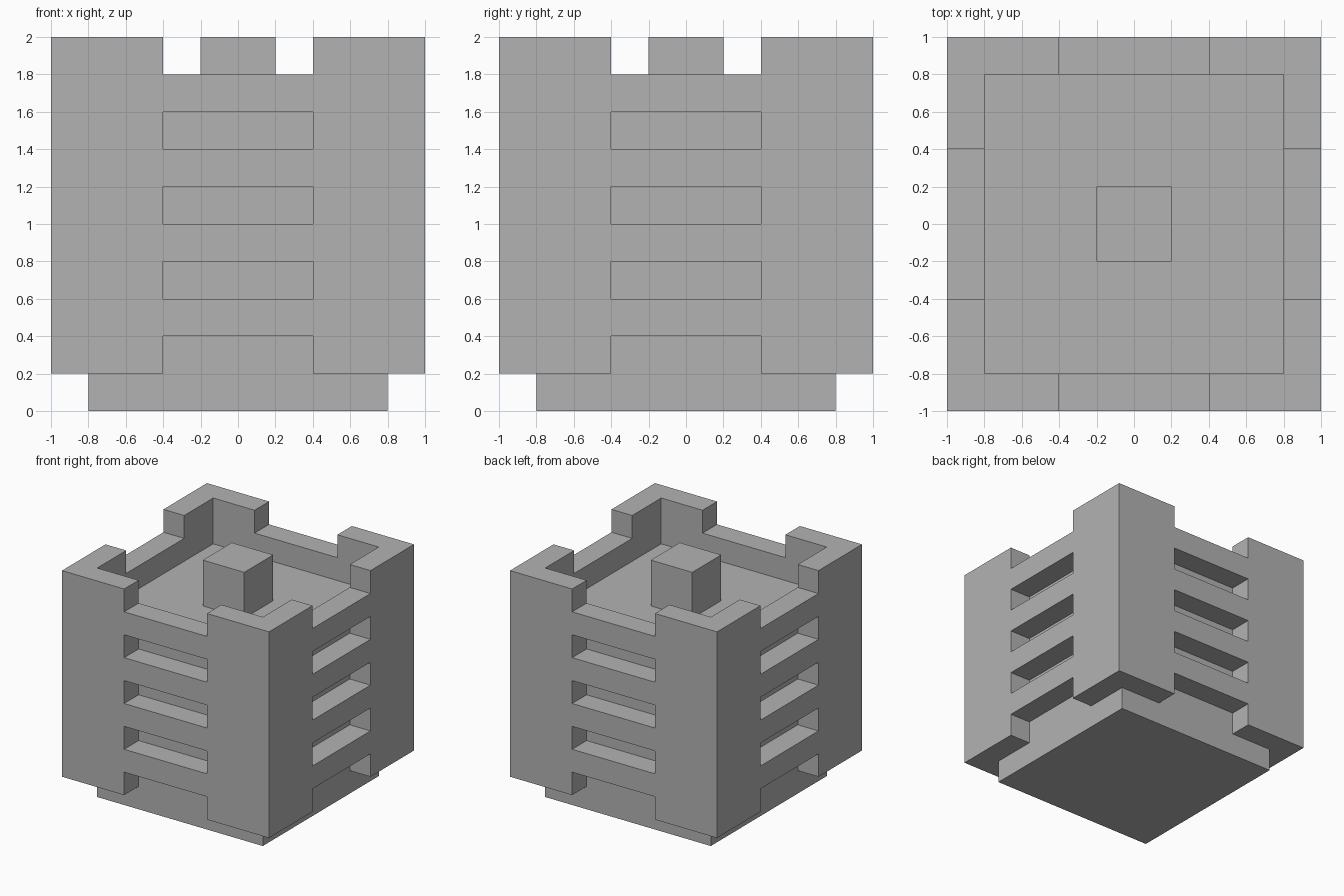
import bpy
import bmesh
from mathutils import Matrix, Vector

if "Cube" in bpy.data.objects:
    bpy.data.objects.remove(bpy.data.objects["Cube"], do_unlink=True)

stone = bpy.data.materials.new("plain grey")
stone.use_nodes = True
GREY = (0.45, 0.45, 0.45, 1.0)
stone.diffuse_color = GREY
stone.node_tree.nodes["Principled BSDF"].inputs["Base Color"].default_value = GREY


def boxes(name, specs):
    """One object made of centred boxes, each given as (half x, half y, bottom, top)."""
    bm = bmesh.new()
    for hx, hy, z0, z1 in specs:
        place = Matrix.Translation((0, 0, (z0 + z1) / 2))
        scale = Matrix.Diagonal(Vector((2 * hx, 2 * hy, z1 - z0, 1)))
        bmesh.ops.create_cube(bm, size=1, matrix=place @ scale)
    mesh = bpy.data.meshes.new(name)
    bm.to_mesh(mesh)
    bm.free()
    mesh.materials.append(stone)
    obj = bpy.data.objects.new(name, mesh)
    bpy.context.collection.objects.link(obj)
    return obj


def cut(target, cutter):
    """Subtract the cutter for good and remove it."""
    cutter.hide_render = True
    mod = target.modifiers.new("cut", "BOOLEAN")
    mod.operation = "DIFFERENCE"
    mod.solver = "EXACT"
    mod.object = cutter
    bpy.context.view_layer.objects.active = target
    bpy.ops.object.modifier_apply(modifier=mod.name)
    bpy.data.objects.remove(cutter, do_unlink=True)


# Solid core: its foot shows as the plinth, its top as the sunken roof
boxes("core", [(0.8, 0.8, 0, 1.6)])

# Small block in the middle of the roof
boxes("roof_block", [(0.2, 0.2, 1.6, 2.0)])

# Outer wall: hollow square tube with slots and parapet gaps on all four sides
wall = boxes("outer_wall", [(1, 1, 0.2, 2.0)])
cut(wall, boxes("cavity_cutter", [(0.8, 0.8, 0, 2.2)]))
slots = [(0.1, 0.4), (0.6, 0.8), (1.0, 1.2), (1.4, 1.6), (1.8, 2.1)]
cut(wall, boxes("front_back_cutter", [(0.4, 1.2, a, b) for a, b in slots]))
cut(wall, boxes("side_cutter", [(1.2, 0.4, a, b) for a, b in slots]))
